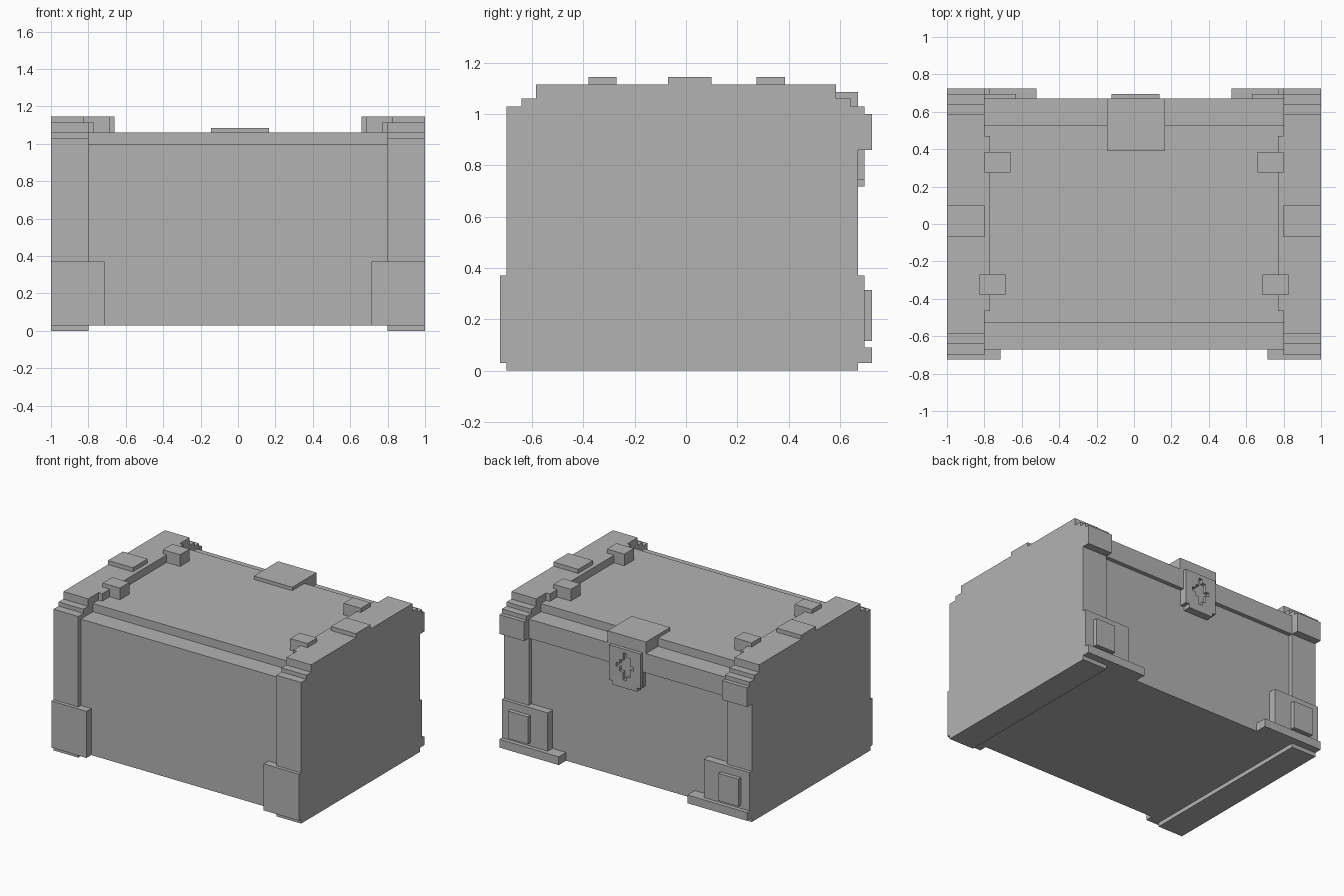
import bpy
import bmesh

cube = bpy.data.objects.get("Cube")
if cube:
    bpy.data.objects.remove(cube, do_unlink=True)

GREY = (0.45, 0.45, 0.45, 1.0)
grey = bpy.data.materials.new("plain grey")
grey.use_nodes = True
grey.diffuse_color = GREY
grey.node_tree.nodes["Principled BSDF"].inputs["Base Color"].default_value = GREY


def finish(name, bm):
    """Turn a bmesh into a grey object."""
    bmesh.ops.recalc_face_normals(bm, faces=bm.faces)
    mesh = bpy.data.meshes.new(name)
    bm.to_mesh(mesh)
    bm.free()
    mesh.materials.append(grey)
    bpy.context.collection.objects.link(bpy.data.objects.new(name, mesh))


def add_block(bm, xs, ys, zs):
    """Add an axis-aligned block given its three ranges."""
    verts = bmesh.ops.create_cube(bm, size=1)["verts"]
    for v in verts:
        for axis, (low, high) in enumerate((xs, ys, zs)):
            v.co[axis] = low if v.co[axis] < 0 else high


def block(name, xs, ys, zs):
    bm = bmesh.new()
    add_block(bm, xs, ys, zs)
    finish(name, bm)


def extrude_profile(name, points, x0, x1):
    """Extrude a (y, z) outline along x."""
    bm = bmesh.new()
    face = bm.faces.new([bm.verts.new((x0, y, z)) for y, z in points])
    side = bmesh.ops.extrude_face_region(bm, geom=[face])["geom"]
    for v in side:
        if isinstance(v, bmesh.types.BMVert):
            v.co.x = x1
    finish(name, bm)


# Chest body and stepped lid
block("chest_body", (-0.8, 0.8), (-0.67, 0.64), (0.03, 0.9))
block("lid_rim", (-0.8, 0.8), (-0.67, 0.67), (0.86, 1.0))
block("lid_top", (-0.8, 0.8), (-0.53, 0.53), (0.98, 1.06))

# Solid ends with stair-stepped tops
end_outline = [
    (-0.70, 0), (0.67, 0), (0.67, 0.86), (0.695, 0.86),
    (0.695, 1.03), (0.64, 1.03), (0.64, 1.06), (0.585, 1.06),
    (0.585, 1.115), (-0.585, 1.115), (-0.585, 1.06), (-0.64, 1.06),
    (-0.64, 1.03), (-0.70, 1.03),
]

for side, s in (("left", 1), ("right", -1)):
    def span(a, b):
        return sorted((s * a, s * b))

    extrude_profile(side + "_end", end_outline, s * 0.8, s)
    block(side + "_end_inner_strip", span(0.77, 0.8), (-0.465, 0.47), (1.05, 1.115))
    block(side + "_end_cap", span(0.8, 1), (-0.07, 0.1), (1.11, 1.145))

    # Lid studs
    block(side + "_back_stud", span(0.66, 0.8), (0.275, 0.385), (1.05, 1.145))
    block(side + "_front_stud", span(0.687, 0.827), (-0.38, -0.27), (1.05, 1.145))

    # Corner armour
    block(side + "_front_bracket", span(0.715, 1), (-0.725, -0.66), (0.03, 0.37))
    block(side + "_back_lid_corner", span(0.8, 1), (0.66, 0.725), (0.86, 1.0))
    block(side + "_back_bracket", span(0.63, 1), (0.63, 0.695), (0.09, 0.37))
    block(side + "_back_bracket_plate", span(0.77, 0.93), (0.69, 0.725), (0.115, 0.315))
    block(side + "_back_foot_bar", span(0.52, 1), (0.63, 0.725), (0.03, 0.09))

# Lock hood lying on the lid edge
block("lock_hood", (-0.145, 0.165), (0.39, 0.67), (0.99, 1.085))

# Lock plate with a pierced keyhole; each "." is an opening
lock_rows = [
    "#########",
    "####.####",
    "####..###",
    "###...###",
    "##.....##",
    "###...###",
    "####..###",
    "####.####",
    "#########",
    ".#######.",
]
CELL = 0.0283
lock = bmesh.new()
for r, row in enumerate(lock_rows):
    top = 1.0 - r * CELL
    start = 0
    for run in row.split("."):
        if run:
            add_block(lock, (0.135 - (start + len(run)) * CELL, 0.135 - start * CELL),
                      (0.665, 0.695), (top - CELL, top))
        start += len(run) + 1
finish("lock_plate", lock)
block("lock_backing", (-0.12, 0.135), (0.63, 0.67), (0.745, 0.99))
block("lock_backing_tip", (-0.09, 0.107), (0.63, 0.67), (0.717, 0.75))
